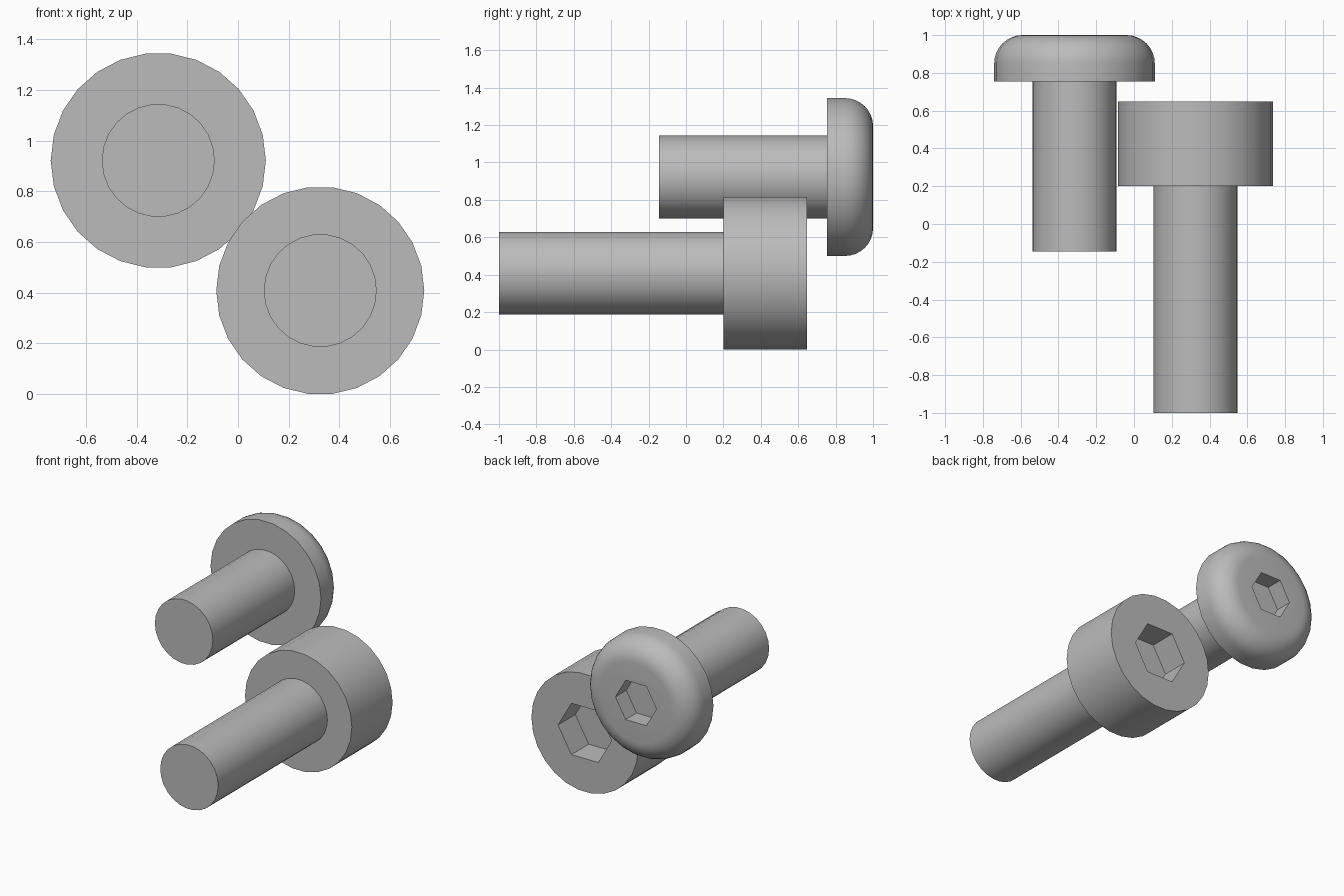
import bpy
import bmesh
from math import sin, cos, pi, radians
from mathutils import Vector

SIDES = 26

cube = bpy.data.objects.get("Cube")
if cube:
    bpy.data.objects.remove(cube, do_unlink=True)

# Plain steel
steel = bpy.data.materials.new("steel grey")
steel.use_nodes = True
colour = (0.5, 0.5, 0.5, 1)
steel.diffuse_color = colour
steel.node_tree.nodes["Principled BSDF"].inputs["Base Color"].default_value = colour


def ring(bm, radius, y, sides):
    """Loop of vertices around the bolt axis, which runs along y."""
    return [bm.verts.new((radius * cos(2 * pi * i / sides), y,
                          radius * sin(2 * pi * i / sides))) for i in range(sides)]


def bridge(bm, a, b):
    n = len(a)
    for i in range(n):
        bm.faces.new((a[i], a[(i + 1) % n], b[(i + 1) % n], b[i]))


def loop_edges(bm, loop):
    return [bm.edges.get((loop[i - 1], loop[i])) for i in range(len(loop))]


def bolt(name, x, z, tip, seat, top, shaft_r, head_r, fillet, hex_r, depth):
    bm = bmesh.new()
    # Shaft and head outline, as radius and y
    profile = [(shaft_r, tip), (shaft_r, seat), (head_r, seat)]
    if fillet:
        steps = 8
        for i in range(steps + 1):
            a = pi / 2 * i / steps
            profile.append((head_r - fillet + fillet * cos(a),
                            top - fillet + fillet * sin(a)))
    else:
        profile.append((head_r, top))
    rings = [ring(bm, r, y, SIDES) for r, y in profile]
    for a, b in zip(rings, rings[1:]):
        bridge(bm, a, b)
    bm.faces.new(rings[0])

    # Hexagonal socket sunk into the head
    mouth = ring(bm, hex_r, top, 6)
    floor = ring(bm, hex_r, top - depth, 6)
    bridge(bm, mouth, floor)
    bm.faces.new(floor)

    # Flat face between the rim and the socket
    edges = loop_edges(bm, rings[-1]) + loop_edges(bm, mouth)
    bmesh.ops.triangle_fill(bm, edges=edges, normal=Vector((0, 1, 0)))
    bmesh.ops.recalc_face_normals(bm, faces=bm.faces)

    mesh = bpy.data.meshes.new(name)
    bm.to_mesh(mesh)
    bm.free()
    mesh.materials.append(steel)
    obj = bpy.data.objects.new(name, mesh)
    obj.location = (x, 0, z)
    bpy.context.collection.objects.link(obj)
    bpy.ops.object.select_all(action="DESELECT")
    obj.select_set(True)
    bpy.context.view_layer.objects.active = obj
    bpy.ops.object.shade_smooth_by_angle(angle=radians(30))


bolt("button_head_bolt", x=-0.315, z=0.922, tip=-0.145, seat=0.755, top=1.0,
     shaft_r=0.223, head_r=0.425, fillet=0.15, hex_r=0.158, depth=0.12)
bolt("cap_head_bolt", x=0.325, z=0.408, tip=-1.0, seat=0.2, top=0.648,
     shaft_r=0.223, head_r=0.411, fillet=0, hex_r=0.206, depth=0.19)
